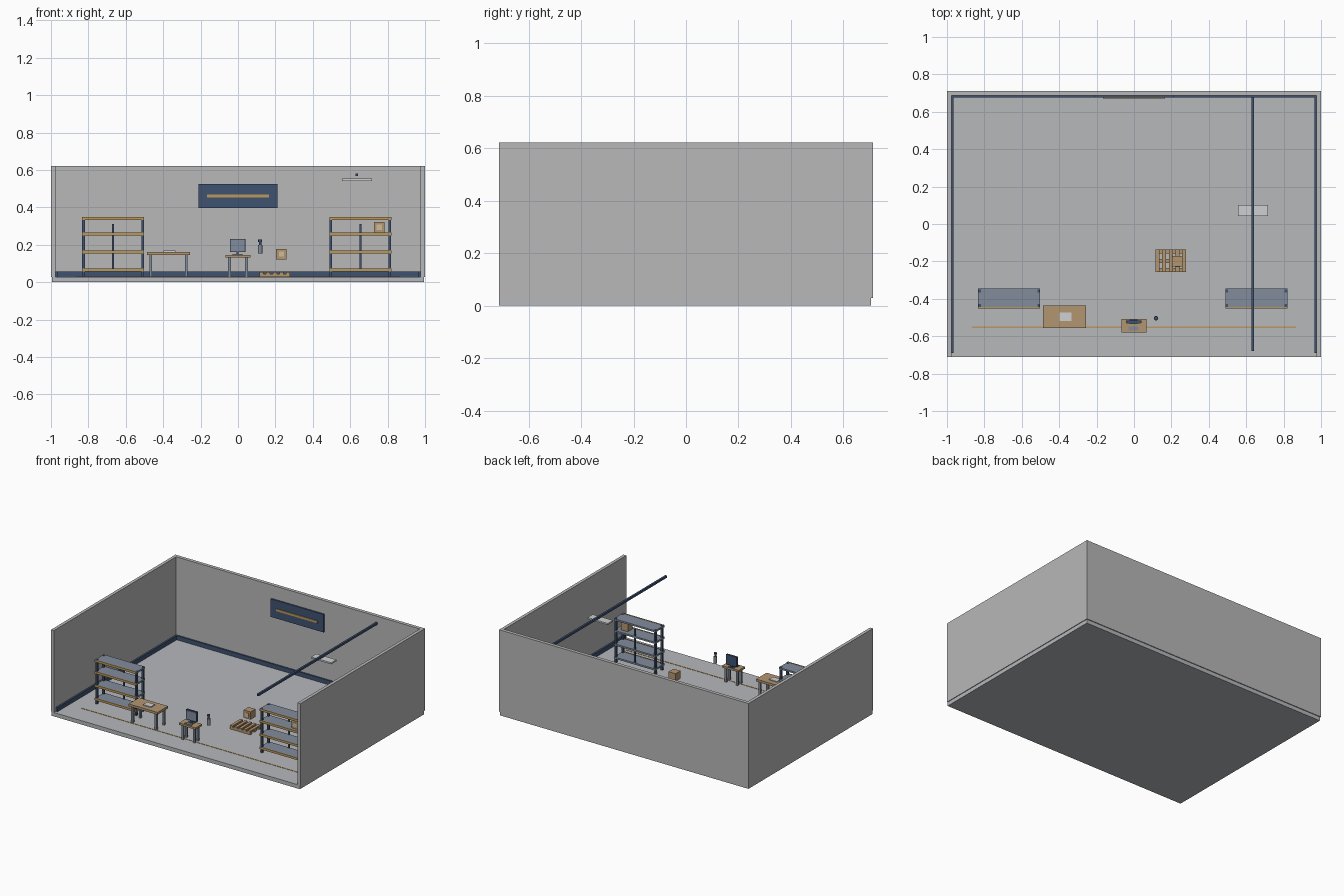
import bpy

cube = bpy.data.objects.get("Cube")
if cube:
    bpy.data.objects.remove(cube, do_unlink=True)


def material(name, r, g, b):
    m = bpy.data.materials.new(name)
    m.use_nodes = True
    m.diffuse_color = (r, g, b, 1)
    m.node_tree.nodes["Principled BSDF"].inputs["Base Color"].default_value = (r, g, b, 1)
    return m


wall_grey = material("wall grey", .48, .48, .48)
floor_grey = material("floor grey", .47, .48, .50)
navy = material("navy blue", .05, .085, .165)
steel = material("steel", .22, .265, .33)
wood = material("wood", .45, .30, .16)
gold = material("gold", .50, .32, .11)
pale = material("pale grey", .62, .63, .64)
cream = material("cream", .62, .50, .34)


def box(name, x, y, z, mat):
    """Box from (low, high) spans along each axis."""
    spans = (x, y, z)
    bpy.ops.mesh.primitive_cube_add(size=1, location=[(a + b) / 2 for a, b in spans])
    o = bpy.context.object
    o.name = name
    o.scale = [b - a for a, b in spans]
    bpy.ops.object.transform_apply(location=False, rotation=False)
    o.data.materials.append(mat)
    return o


def around(c, half):
    return (c - half, c + half)


def cylinder(name, x, y, z, r, mat):
    bpy.ops.mesh.primitive_cylinder_add(vertices=16, radius=r, depth=z[1] - z[0],
                                        location=(x, y, sum(z) / 2))
    o = bpy.context.object
    o.name = name
    o.data.materials.append(mat)
    bpy.ops.object.shade_smooth_by_angle()


FLOOR = 0.028

# Room shell
box("floor", (-.995, .995), (-.712, .706), (0, FLOOR), floor_grey)
box("back_wall", (-1, 1), (.687, .712), (FLOOR, .622), wall_grey)
box("back_baseboard", (-.977, .977), (.676, .687), (FLOOR, .058), navy)
for side, s in (("left", 1), ("right", -1)):
    box(side + "_wall", sorted((s * .977, s)), (-.712, .687), (FLOOR, .622), wall_grey)
    box(side + "_baseboard", sorted((s * .965, s * .977)), (-.69, .676),
        (FLOOR, .058), navy)
box("floor_stripe", (-.867, .865), around(-.552, .004), (FLOOR, FLOOR + .002), gold)

# Wall sign
box("sign_panel", (-.212, .212), (.676, .687), (.396, .526), navy)
box("sign_stripe", (-.166, .166), (.67, .676), (.452, .468), gold)

# Overhead beam and lamp
box("ceiling_beam", around(.635, .007), (-.68, .68), (.567, .582), navy)
box("lamp_panel", (.556, .717), (.043, .102), (.542, .553), pale)


# Storage racks
def rack(name, cx):
    for x in around(cx, .158):
        for y in (-.436, -.358):
            box(name + "_post", around(x, .007), around(y, .007), (FLOOR, .349), navy)
    for z in (.064, .160, .257, .341):
        box(name + "_shelf", around(cx, .166), (-.444, -.345), around(z, .006), steel)
        box(name + "_lip", around(cx, .166), (-.451, -.444), around(z, .008), gold)
    box(name + "_brace", around(cx, .005), (-.354, -.346), (.06, .312), navy)


rack("right_rack", -.668)
rack("left_rack", .654)


# Cartons with a front label
def carton(name, x, y, z, half):
    box(name, around(x, half), around(y, half), (z, z + 2 * half), wood)
    box(name + "_label", around(x, half * .5), (y - half - .003, y - half),
        around(z + half, half * .5), cream)


carton("shelf_carton", .755, -.4, .266, .028)
carton("pallet_carton", .232, -.2, .122, .028)

# Pallet
for y in (-.246, -.197, -.147):
    box("pallet_runner", (.115, .278), around(y, .011), (FLOOR, .045), wood)
for i in range(5):
    box("pallet_slat", around(.126 + i * .0355, .0105), (-.257, -.136),
        (.045, .055), wood)


# Tables
def table(name, x, y, top, thick, leg_mat):
    box(name + "_top", x, y, (top - thick, top), wood)
    for lx in (x[0] + .021, x[1] - .021):
        for ly in (y[0] + .016, y[1] - .016):
            box(name + "_leg", around(lx, .0075), around(ly, .0075),
                (FLOOR, top - thick), leg_mat)


table("packing_table", (-.487, -.256), (-.556, -.436), .162, .017, steel)
box("paper_sheet", (-.398, -.334), (-.519, -.473), (.162, .168), pale)
table("computer_desk", (-.067, .067), (-.58, -.508), .146, .014, steel)

# Computer
box("monitor_foot", around(-.002, .022), (-.535, -.511), (.146, .15), navy)
box("monitor_stand", around(-.002, .005), (-.526, -.518), (.15, .165), navy)
box("monitor", around(-.002, .042), (-.53, -.516), (.16, .232), navy)
box("monitor_screen", around(-.002, .037), (-.533, -.53), (.165, .227), steel)
box("keyboard", around(-.003, .026), (-.57, -.548), (.146, .151), steel)

# Bottle
cylinder("bottle_body", .118, -.504, (.152, .2), .012, steel)
cylinder("bottle_neck", .118, -.504, (.2, .216), .007, navy)
cylinder("bottle_cap", .118, -.504, (.216, .227), .01, navy)
